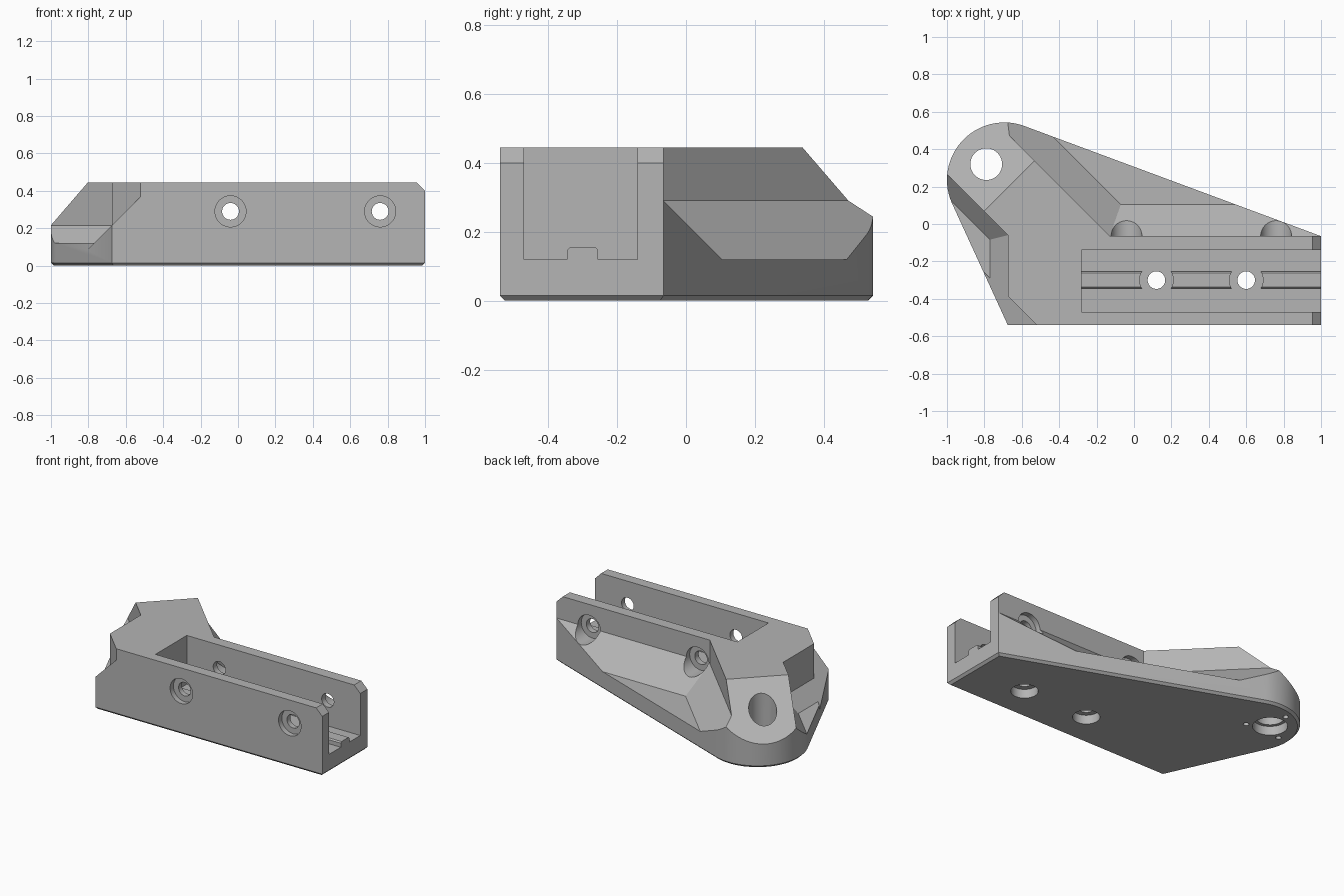
import bpy, bmesh, math
from mathutils import Vector, Matrix

if "Cube" in bpy.data.objects:
    bpy.data.objects.remove(bpy.data.objects["Cube"], do_unlink=True)

TOP = 0.445
FLOOR = 0.12

grey = bpy.data.materials.new("plain grey")
grey.use_nodes = True
grey.diffuse_color = (0.46, 0.46, 0.46, 1)
grey.node_tree.nodes["Principled BSDF"].inputs["Base Color"].default_value = grey.diffuse_color


def make(name, bm):
    bmesh.ops.recalc_face_normals(bm, faces=bm.faces[:])
    mesh = bpy.data.meshes.new(name)
    bm.to_mesh(mesh)
    bm.free()
    mesh.materials.append(grey)
    obj = bpy.data.objects.new(name, mesh)
    bpy.context.collection.objects.link(obj)
    return obj


def box(name, lo, hi):
    bm = bmesh.new()
    lo, hi = Vector(lo), Vector(hi)
    bmesh.ops.create_cube(bm, size=1, matrix=Matrix.Translation((lo + hi) / 2) @ Matrix.Diagonal((*(hi - lo), 1)))
    return make(name, bm)


def wedge(name, *planes):
    """Convex block: the part of a big cube in front of every (point, normal) plane."""
    bm = bmesh.new()
    bmesh.ops.create_cube(bm, size=5)
    for point, normal in planes:
        res = bmesh.ops.bisect_plane(bm, geom=bm.verts[:] + bm.edges[:] + bm.faces[:], dist=1e-6,
                                     plane_co=point, plane_no=normal, clear_inner=True)
        rim = [e for e in res["geom_cut"] if isinstance(e, bmesh.types.BMEdge)]
        if rim:
            bmesh.ops.contextual_create(bm, geom=rim)
    return make(name, bm)


def rod(name, start, end, radius):
    a, b = Vector(start), Vector(end)
    turn = (b - a).to_track_quat('Z', 'Y').to_matrix().to_4x4()
    bm = bmesh.new()
    bmesh.ops.create_cone(bm, cap_ends=True, segments=40, radius1=radius, radius2=radius,
                          depth=(b - a).length, matrix=Matrix.Translation((a + b) / 2) @ turn)
    return make(name, bm)


def cut(target, cutter):
    cutter.hide_render = True
    mod = target.modifiers.new("cut", 'BOOLEAN')
    mod.operation, mod.solver, mod.object = 'DIFFERENCE', 'EXACT', cutter
    bpy.context.view_layer.objects.active = target
    bpy.ops.object.modifier_apply(modifier=mod.name)
    bpy.data.objects.remove(cutter, do_unlink=True)


# Body: block outline with a rounded nose, chamfered along the bottom
outline = [(-0.675, -0.54), (1, -0.54), (1, -0.065)]
for i in range(29):
    a = math.radians(70 + i * (204 - 70) / 28)
    outline.append((-0.693 + 0.307 * math.cos(a), 0.236 + 0.307 * math.sin(a)))
bm = bmesh.new()
base = bm.faces.new([bm.verts.new((x, y, 0)) for x, y in outline])
up = bmesh.ops.extrude_face_region(bm, geom=[base])["geom"]
bmesh.ops.translate(bm, vec=(0, 0, TOP), verts=[v for v in up if isinstance(v, bmesh.types.BMVert)])
bmesh.ops.recalc_face_normals(bm, faces=bm.faces[:])
bottom = [e for e in bm.edges if all(v.co.z < 0.001 for v in e.verts)]
bmesh.ops.bevel(bm, geom=bottom, offset=0.015, segments=1, affect='EDGES')
body = make("bracket_body", bm)

# Sloped top of the nose
cut(body, wedge("nose_cut", ((-0.8, 0.07, TOP), (-0.58, 0.58, 1))))

# Rear pocket: upright walls, slopes, flat floor
cut(body, wedge("rear_pocket",
                ((0, -0.065, 0), (0, 1, 0)),
                ((-0.53, 0.335, 0), (1, 1, 0)),
                ((0, 0, FLOOR), (0, 0, 1)),
                ((0, -0.065, 0.29), (0, 1, 1)),
                ((-0.53, 0.335, 0.29), (0.74, 0.74, 1))))

# Side pocket and the corner relief beside it
side_slope = ((-0.675, 0, 0.215), (-1, 0, 1))
cut(body, wedge("side_pocket",
                ((-0.675, 0, 0), (-1, 0, 0)),
                ((-0.8, 0.065, 0), (-1, -1, 0)),
                ((0, 0, FLOOR), (0, 0, 1)),
                side_slope,
                ((-0.8, 0.065, 0.215), (-0.8, -0.8, 1))))
cut(body, wedge("corner_relief", ((-0.52, -0.54, 0), (-1, -1, 0)), side_slope))

# Open channel and bevelled wall ends
cut(body, box("channel", (-0.28, -0.47, FLOOR), (1.2, -0.14, 1)))
cut(body, wedge("end_bevel", ((1, 0, 0.4), (1, 0, 1))))

# Cross holes through both walls, with counterbores outside
for x in (-0.04, 0.76):
    z = 0.29
    cut(body, rod("cross_hole", (x, -0.8, z), (x, 0.3, z), 0.045))
    cut(body, rod("front_bore", (x, -0.8, z), (x, -0.505, z), 0.083))
    cut(body, rod("rear_bore", (x, -0.1, z), (x, 0.3, z), 0.083))

# Rail along the channel floor, broken around the floor holes
rail = box("channel_rail", (-0.28, -0.345, FLOOR - 0.001), (1, -0.255, 0.155))
bm = bmesh.new()
bm.from_mesh(rail.data)
ridge = [e for e in bm.edges if all(v.co.z > 0.15 and abs(v.co.x - e.verts[0].co.x) < 3 for v in e.verts)
         and abs(e.verts[0].co.x - e.verts[1].co.x) > 1]
bmesh.ops.bevel(bm, geom=ridge, offset=0.008, segments=1, affect='EDGES')
bm.to_mesh(rail.data)
bm.free()
for x in (0.12, 0.6):
    cut(rail, rod("rail_gap", (x, -0.3, 0), (x, -0.3, 0.4), 0.09))
    cut(body, rod("floor_hole", (x, -0.3, -0.2), (x, -0.3, 0.3), 0.047))
    cut(body, rod("floor_bore", (x, -0.3, -0.2), (x, -0.3, 0.06), 0.082))

# Nose hole with a wider bore and three pin holes underneath
nx, ny = -0.79, 0.32
cut(body, rod("nose_hole", (nx, ny, -0.2), (nx, ny, 0.7), 0.085))
cut(body, rod("nose_bore", (nx, ny, -0.2), (nx, ny, 0.06), 0.105))
for deg in (90, 210, 330):
    px = nx + 0.145 * math.cos(math.radians(deg))
    py = ny + 0.145 * math.sin(math.radians(deg))
    cut(body, rod("pin_hole", (px, py, -0.2), (px, py, 0.06), 0.017))

# Smooth round walls, keep edges crisp
for obj in (body, rail):
    bpy.ops.object.select_all(action='DESELECT')
    obj.select_set(True)
    bpy.context.view_layer.objects.active = obj
    bpy.ops.object.shade_smooth_by_angle(angle=math.radians(25))
